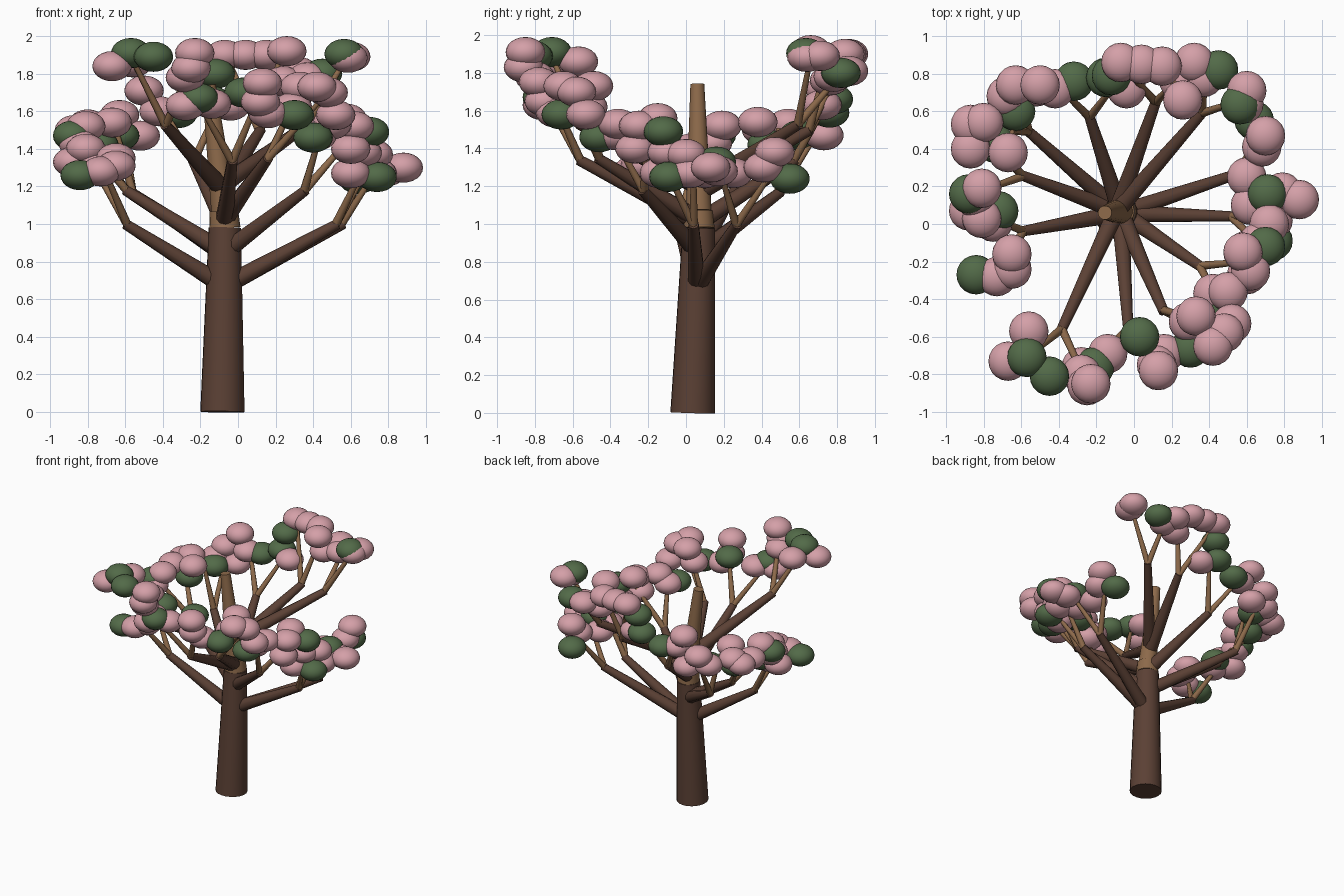
import bpy
import math
from mathutils import Vector

default_cube = bpy.data.objects.get("Cube")
if default_cube:
    bpy.data.objects.remove(default_cube, do_unlink=True)


def make_material(name, colour):
    material = bpy.data.materials.new(name)
    material.use_nodes = True
    material.diffuse_color = (*colour, 1)
    shader = material.node_tree.nodes["Principled BSDF"]
    shader.inputs["Base Color"].default_value = (*colour, 1)
    shader.inputs["Roughness"].default_value = 0.9
    return material


dark_bark = make_material("dark bark", (.105, .052, .035))
light_bark = make_material("light bark", (.27, .145, .07))
pink_blossom = make_material("pink blossom", (.66, .35, .39))
green_leaf = make_material("green leaf", (.085, .145, .065))


def finish(name, material):
    """Name, colour and smooth the object that was just added."""
    part = bpy.context.object
    part.name = name
    part.data.materials.append(material)
    bpy.ops.object.shade_smooth_by_angle(angle=math.radians(50))
    return part


def limb(name, start, end, start_radius, end_radius, material, sides=10):
    """Tapered round limb between two points."""
    start, end = Vector(start), Vector(end)
    axis = end - start
    bpy.ops.mesh.primitive_cone_add(
        vertices=sides, radius1=start_radius, radius2=end_radius,
        depth=axis.length, location=(start + end) / 2,
        rotation=axis.to_track_quat("Z", "Y").to_euler())
    return finish(name, material)


def puff(name, centre, material):
    """Slightly flattened ball of foliage."""
    bpy.ops.mesh.primitive_uv_sphere_add(
        segments=20, ring_count=12, radius=1, location=centre)
    bpy.context.object.scale = (.105, .105, .08)
    return finish(name, material)


# Trunk: dark lower part, pale collar and leaning leader above
trunk_base = Vector((-.083, .035, 0))
trunk_neck = Vector((-.07, .068, .98))
trunk_collar = Vector((-.075, .068, 1.07))
trunk_tip = Vector((-.155, .06, 1.74))
limb("trunk", trunk_base, trunk_neck, .118, .086, dark_bark, sides=20)
limb("trunk_collar", trunk_neck, trunk_collar, .083, .076, light_bark, sides=20)
limb("trunk_leader", trunk_collar, trunk_tip, .068, .037, light_bark, sides=20)


def trunk_axis(height):
    if height < trunk_neck.z:
        return trunk_base.lerp(trunk_neck, height / trunk_neck.z)
    rise = (height - trunk_neck.z) / (trunk_tip.z - trunk_neck.z)
    return trunk_neck.lerp(trunk_tip, rise)


def branch(name, fork, *clusters):
    """Branch from the trunk to a fork, with one twig per foliage cluster."""
    fork = Vector(fork)
    root = trunk_axis(fork.z - .33)
    limb(name, root, fork, .05, .028, dark_bark)
    for pinks, greens in clusters:
        centres = [Vector(c) for c in pinks + greens]
        tip = sum(centres, Vector()) / len(centres)
        limb(name + "_twig", fork - (fork - root).normalized() * .015, tip,
             .023, .013, light_bark, sides=8)
        for centre in pinks:
            puff(name + "_blossom", centre, pink_blossom)
        for centre in greens:
            puff(name + "_leaf", centre, green_leaf)


# Lowest whorl
branch("low_left_branch", (.56, .27, 1),
       ([(.88, .13, 1.3), (.79, .17, 1.28), (.6, .25, 1.27)], [(.71, .16, 1.33)]),
       ([(.7, .47, 1.38), (.68, .41, 1.3)], [(.64, .55, 1.24)]))
branch("low_left_front_branch", (.53, .04, 1),
       ([(.66, -.1, 1.38), (.6, -.14, 1.27)], [(.74, -.09, 1.25)]),
       ([(.72, 0, 1.37), (.74, .02, 1.27), (.62, .1, 1.27)], []))
branch("low_right_branch", (-.6, -.04, 1),
       ([(-.88, .07, 1.33), (-.81, .03, 1.4), (-.75, .01, 1.3)],
        [(-.72, .07, 1.33)]),
       ([(-.65, -.16, 1.35), (-.65, -.24, 1.31), (-.73, -.28, 1.28)],
        [(-.84, -.27, 1.26)]))

# Second whorl
branch("second_left_front_branch", (.36, -.23, 1.18),
       ([(.42, -.37, 1.47), (.5, -.36, 1.53)], [(.4, -.46, 1.46)]),
       ([(.6, -.27, 1.4), (.62, -.25, 1.52), (.58, -.15, 1.56)],
        [(.7, -.12, 1.49)]))
branch("second_right_branch", (-.6, .26, 1.18),
       ([(-.8, .54, 1.53), (-.87, .53, 1.5), (-.87, .4, 1.5)],
        [(-.74, .43, 1.42)]),
       ([(-.81, .19, 1.52), (-.85, .14, 1.43)], [(-.88, .16, 1.47)]))
branch("second_right_back_branch", (-.57, .5, 1.17),
       ([(-.63, .74, 1.58), (-.68, .68, 1.5), (-.52, .73, 1.47)], []),
       ([(-.67, .38, 1.54)], [(-.63, .6, 1.47)]))

# Third whorl
branch("third_left_front_branch", (.16, -.47, 1.35),
       ([(.33, -.49, 1.73), (.29, -.52, 1.62)], []),
       ([(.42, -.65, 1.73), (.48, -.58, 1.7), (.52, -.53, 1.58)],
        [(.3, -.66, 1.58)]))
branch("third_front_branch", (-.03, -.57, 1.34),
       ([(-.14, -.69, 1.64), (-.28, -.76, 1.63)], [(-.21, -.76, 1.67)]),
       ([(.13, -.78, 1.75), (.12, -.75, 1.65), (.16, -.69, 1.59)],
        [(.03, -.6, 1.7)]))
branch("third_back_branch", (-.24, .58, 1.34),
       ([(-.42, .72, 1.6), (-.5, .74, 1.71)], [(-.32, .76, 1.59)]),
       ([(-.04, .72, 1.63)], [(-.15, .78, 1.66)]))

# Top whorl
branch("top_front_branch", (-.39, -.57, 1.53),
       ([(-.67, -.73, 1.84), (-.56, -.57, 1.86)],
        [(-.57, -.71, 1.91), (-.45, -.81, 1.89)]),
       ([(-.23, -.85, 1.91), (-.25, -.86, 1.83), (-.28, -.8, 1.78)], []))
branch("top_back_branch", (.12, .66, 1.5),
       ([(-.07, .86, 1.9), (.04, .85, 1.9)], [(-.12, .79, 1.8)]),
       ([(.15, .84, 1.9), (.26, .66, 1.92), (.24, .76, 1.76)], []))
branch("top_left_back_branch", (.37, .6, 1.53),
       ([(.32, .86, 1.81), (.37, .78, 1.78)], [(.45, .82, 1.8)]),
       ([(.6, .71, 1.89), (.585, .64, 1.885)], [(.565, .635, 1.905)]))
